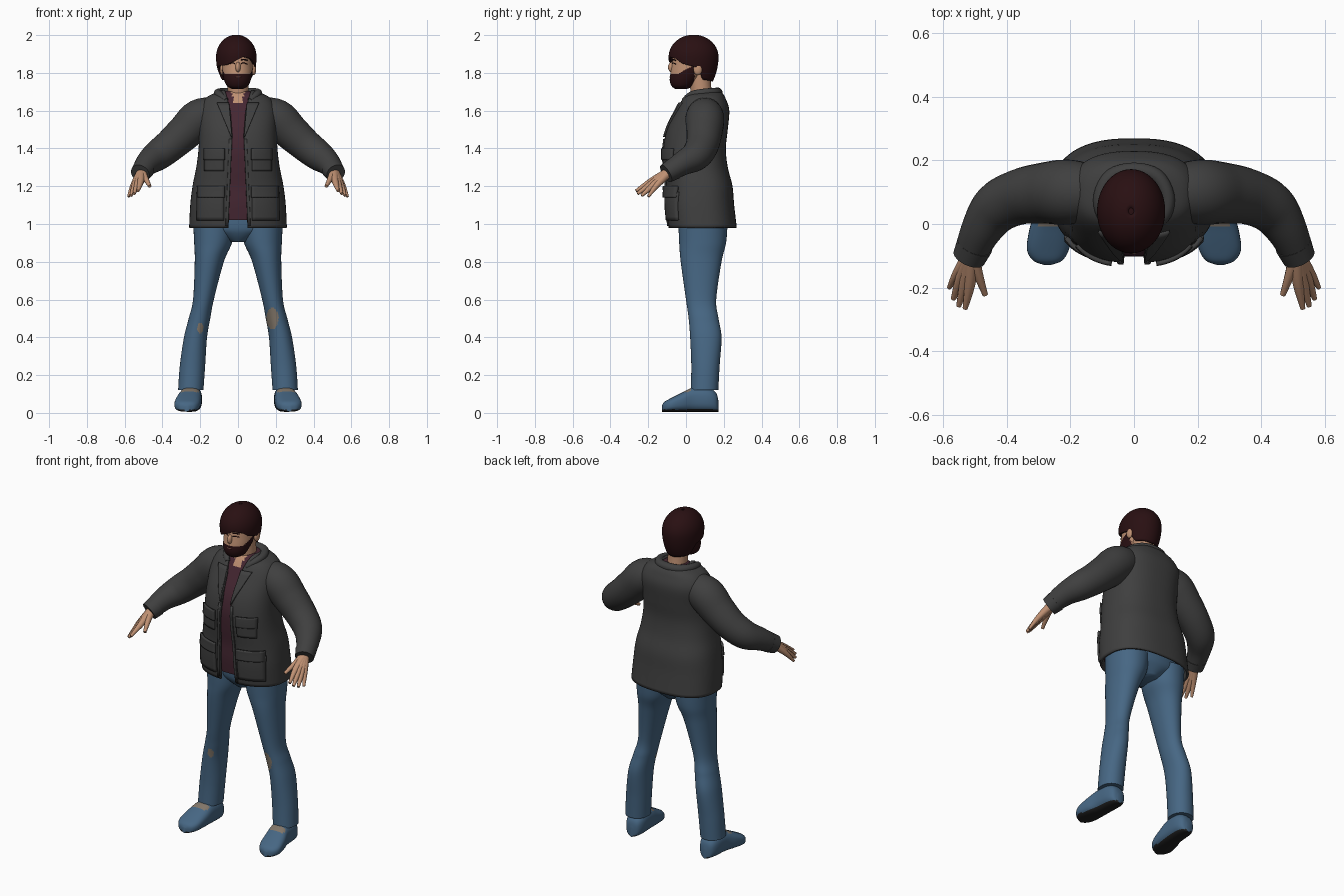
import bpy
import bmesh
from math import sin, cos, asin, pi, radians, degrees, atan2, copysign
from mathutils import Vector

default_cube = bpy.data.objects.get("Cube")
if default_cube:
    bpy.data.objects.remove(default_cube, do_unlink=True)


def material(name, *colour):
    mat = bpy.data.materials.new(name)
    mat.use_nodes = True
    mat.diffuse_color = (*colour, 1)
    mat.node_tree.nodes["Principled BSDF"].inputs["Base Color"].default_value = (*colour, 1)
    return mat


charcoal = material("charcoal cloth", .05, .05, .05)
maroon = material("maroon cloth", .06, .02, .032)
denim = material("blue denim", .062, .135, .23)
skin = material("skin", .52, .28, .17)
brown = material("dark brown hair", .022, .005, .006)
black = material("black rubber", .015, .015, .015)
tan = material("worn tan cloth", .22, .18, .14)
pink = material("lip", .36, .14, .11)


# ---------- helpers ----------
def smooth_rows(rows, steps):
    """Catmull-Rom interpolation of tuples of numbers."""
    out = []
    for i in range(len(rows) - 1):
        a, b, c, d = rows[max(i - 1, 0)], rows[i], rows[i + 1], rows[min(i + 2, len(rows) - 1)]
        for k in range(steps):
            t = k / steps
            out.append(tuple(q + t * (r - p) / 2 + t * t * (p - 2.5 * q + 2 * r - s / 2)
                             + t ** 3 * (3 * (q - r) + s - p) / 2
                             for p, q, r, s in zip(a, b, c, d)))
    return out + [tuple(rows[-1])]


def interpolate(table, value):
    for a, b in zip(table, table[1:]):
        if value <= b[0]:
            t = max(0, (value - a[0]) / (b[0] - a[0]))
            return [p + t * (q - p) for p, q in zip(a[1:], b[1:])]
    return list(table[-1][1:])


def skin_rows(name, rows, mats, rule=None, closed=True, caps=True, thickness=0):
    """Joins rows of points into a surface; rule picks each face's material."""
    bm = bmesh.new()
    grid = [[bm.verts.new(p) for p in row] for row in rows]
    count = len(grid[0])
    for low, high in zip(grid, grid[1:]):
        for i in range(count if closed else count - 1):
            j = (i + 1) % count
            bm.faces.new((low[i], low[j], high[j], high[i]))
    if caps:
        bm.faces.new(grid[0])
        bm.faces.new(grid[-1])
    bmesh.ops.recalc_face_normals(bm, faces=bm.faces)
    if rule:
        for face in bm.faces:
            face.material_index = rule(face.calc_center_median())
    mesh = bpy.data.meshes.new(name)
    bm.to_mesh(mesh)
    bm.free()
    for mat in mats:
        mesh.materials.append(mat)
    obj = bpy.data.objects.new(name, mesh)
    bpy.context.collection.objects.link(obj)
    finish(obj)
    if thickness:
        solid = obj.modifiers.new("Thickness", 'SOLIDIFY')
        solid.thickness, solid.offset = thickness, 0
    return obj


def finish(obj):
    bpy.ops.object.select_all(action='DESELECT')
    obj.select_set(True)
    bpy.context.view_layer.objects.active = obj
    bpy.ops.object.shade_smooth_by_angle(angle=radians(50))


def oval(x, y, z, rx, ry, power=1, segs=40):
    def part(v):
        return copysign(abs(v) ** power, v)
    angles = [2 * pi * i / segs for i in range(segs)]
    return [(x + rx * part(sin(a)), y - ry * part(cos(a)), z) for a in angles]


def tube(name, points, mat, steps=4, segs=16):
    """Round limb along (x, y, z, radius) points."""
    path = smooth_rows(points, steps)
    centres = [Vector(p[:3]) for p in path]
    rows, side, old = [], None, None
    for i, centre in enumerate(centres):
        axis = (centres[min(i + 1, len(path) - 1)] - centres[max(i - 1, 0)]).normalized()
        side = old.rotation_difference(axis) @ side if old else axis.orthogonal().normalized()
        old, up = axis, axis.cross(side)
        rows.append([centre + path[i][3] * (cos(2 * pi * k / segs) * side + sin(2 * pi * k / segs) * up)
                     for k in range(segs)])
    return skin_rows(name, rows, [mat])


def ball(name, centre, radii, mat):
    bpy.ops.mesh.primitive_uv_sphere_add(segments=20, ring_count=12, radius=1, location=centre)
    obj = bpy.context.object
    obj.name, obj.scale = name, radii
    obj.data.materials.append(mat)
    finish(obj)


# ---------- torso: jacket, shirt, neck ----------
POWER = .8
TORSO = smooth_rows([  # height, centre y, half width, half depth
    (.98, .088, .253, .175), (1.1, .075, .247, .174), (1.2, .07, .235, .17),
    (1.3, .052, .215, .163), (1.4, .045, .203, .16), (1.5, .06, .2, .155),
    (1.6, .088, .2, .135), (1.66, .095, .17, .11), (1.69, .097, .115, .09), (1.705, .095, .075, .07)], 5)
OPENING = [(.98, .05), (1.2, .046), (1.4, .034), (1.47, .03), (1.6, .04), (1.66, .055), (1.71, .07)]

jacket_rows = []
for z, cy, rx, ry in TORSO:
    start = asin(min(.95, interpolate(OPENING, z)[0] / rx) ** (1 / POWER))
    row = []
    for i in range(57):
        a = start + (2 * pi - 2 * start) * i / 56
        row.append((rx * copysign(abs(sin(a)) ** POWER, sin(a)),
                    cy - ry * copysign(abs(cos(a)) ** POWER, cos(a)), z))
    jacket_rows.append(row)
skin_rows("jacket_body", jacket_rows, [charcoal], closed=False, caps=False, thickness=.012)

shirt_rows = [oval(0, cy, z, rx - .016, ry - .014, POWER, 64) for z, cy, rx, ry in TORSO if z > 1.015]
skin_rows("shirt", shirt_rows, [maroon, skin],
          lambda c: int(c.y < .06 and c.z > 1.61 + 2.4 * abs(c.x)))
tube("neck", [(0, .09, 1.62, .06), (0, .08, 1.7, .056), (0, .07, 1.82, .056)], skin, segs=24)


def jacket_panel(name, side, low, high, edges, lift, mat=charcoal):
    """Raised panel that follows the jacket front; edges(t) gives its x range."""
    rows = []
    for k in range(9):
        z = low + (high - low) * k / 8
        cy, rx, ry = interpolate(TORSO, z)
        inner, outer = edges(k / 8)
        xs = [inner + (outer - inner) * i / 8 for i in range(9)]
        rows.append([(side * x, cy - lift - ry * max(0, 1 - (x / rx) ** (2 / POWER)) ** (POWER / 2), z)
                     for x in xs])
    skin_rows(name, rows, [mat], closed=False, caps=False, thickness=.014)


for side, label in ((1, "left"), (-1, "right")):
    jacket_panel(label + "_lower_pocket", side, 1.02, 1.17, lambda t: (.075, .215), .012)
    jacket_panel(label + "_lower_flap", side, 1.14, 1.2, lambda t: (.07, .213), .02)
    jacket_panel(label + "_chest_pocket", side, 1.28, 1.38, lambda t: (.075, .175), .008)
    jacket_panel(label + "_chest_flap", side, 1.34, 1.4, lambda t: (.07, .178), .014)
    jacket_panel(label + "_lapel", side, 1.46, 1.64, lambda t: (.031 + .016 * t, .036 + .075 * t), .009)
    jacket_panel(label + "_placket", side, .99, 1.45, lambda t: (.051 - .02 * t, .066 - .02 * t), .006)

# Rolled collar
half = [(.062, -.01, 1.655, .014), (.098, .03, 1.683, .02), (.105, .09, 1.694, .022), (.07, .15, 1.697, .024)]
mirrored = [(-x, y, z, r) for x, y, z, r in reversed(half)]
tube("collar", half + [(0, .168, 1.697, .025)] + mirrored, charcoal)

# ---------- arms and hands ----------
for side, label in ((1, "left"), (-1, "right")):
    def flip(points):
        return [(side * x, y, z, r) for x, y, z, r in points]

    tube(label + "_sleeve", flip([
        (.1, .1, 1.59, .08), (.2, .1, 1.562, .102), (.28, .097, 1.487, .096), (.36, .085, 1.415, .087),
        (.43, .05, 1.36, .08), (.48, -.02, 1.32, .064), (.516, -.1, 1.27, .05)]), charcoal, 5, 28)
    tube(label + "_cuff", flip([(.5, -.066, 1.291, .058), (.518, -.106, 1.267, .052)]), charcoal, segs=28)
    wrist = (.51, -.09, 1.275, .026)
    fingers = {
        "index": [(.515, -.185, 1.225, .018), (.53, -.265, 1.175, .008)],
        "middle": [(.53, -.178, 1.217, .018), (.55, -.257, 1.16, .008)],
        "ring": [(.543, -.168, 1.21, .018), (.567, -.235, 1.15, .008)],
        "little": [(.554, -.155, 1.205, .016), (.58, -.2, 1.145, .007)],
        "thumb": [(.492, -.15, 1.245, .017), (.467, -.222, 1.2, .009)]}
    for finger, joints in fingers.items():
        tube(f"{label}_{finger}_finger", flip([wrist] + joints), skin, segs=10)

# ---------- jeans and shoes ----------
LEG = smooth_rows([  # height, centre x, centre y, half width, half depth
    (.12, .25, .098, .067, .073), (.25, .241, .103, .067, .075), (.4, .225, .105, .061, .083),
    (.5, .204, .093, .057, .079), (.6, .183, .08, .055, .08), (.8, .152, .08, .077, .108),
    (.9, .132, .088, .1, .124), (1, .125, .09, .112, .13)], 12)
SHOE = smooth_rows([  # y, centre x, half width, top height
    (.172, .245, .012, .06), (.16, .246, .04, .105), (.12, .247, .056, .132), (.04, .252, .06, .135),
    (-.02, .262, .067, .108), (-.08, .27, .066, .078), (-.115, .271, .045, .058), (-.128, .271, .012, .038)], 5)


def left_knee(c):
    return int(c.y < .08 and ((c.x - .182) / .032) ** 2 + ((c.z - .5) / .057) ** 2 < 1)


def right_knee(c):
    return int(c.y < .08 and ((c.x + .2) / .018) ** 2 + ((c.z - .45) / .028) ** 2 < 1)


def shoe_colour(c):
    return 1 if c.z < .018 else 2 if c.z > .112 and c.y < .03 else 0


for side, label, knee in ((1, "left", left_knee), (-1, "right", right_knee)):
    skin_rows(label + "_trouser_leg", [oval(side * x, y, z, rx, ry, .95, 56) for z, x, y, rx, ry in LEG],
              [denim, tan], knee)
    rows = []
    for y, x, w, top in SHOE:
        ring = oval(side * x, 0, 0, w, 1, .75, 32)
        rows.append([(px, y, .006 + (top - .006) * (1 + py) / 2) for px, py, _ in ring])
    skin_rows(label + "_shoe", rows, [denim, black, tan], shoe_colour)

hips = smooth_rows([(.905, .05, .08), (.94, .13, .11), (.98, .225, .127), (1.06, .22, .13)], 4)
skin_rows("jeans_hips", [oval(0, .09, z, rx, ry) for z, rx, ry in hips], [denim])

# ---------- head ----------
HEAD = smooth_rows([  # height, centre y, half width, half depth
    (1.715, -.025, .03, .032), (1.73, -.02, .055, .056), (1.76, -.01, .07, .076), (1.8, .01, .079, .092),
    (1.84, .03, .082, .106), (1.88, .035, .08, .105), (1.92, .035, .075, .1), (1.96, .035, .05, .07)], 7)
skin_rows("head_with_beard", [oval(-.003, y, z, rx, ry, 1, 72) for z, y, rx, ry in HEAD], [skin, brown],
          lambda c: int(c.y < .045 and c.z < 1.797 + .5 * max(0, c.y + .04)))
ball("nose", (0, -.075, 1.83), (.014, .02, .027), skin)
ball("lips", (0, -.081, 1.778), (.017, .007, .004), pink)
for side, label in ((1, "left"), (-1, "right")):
    ball(label + "_ear", (side * .083, .062, 1.818), (.013, .023, .03), skin)
    for part, z, r in (("closed_eye", 1.85, .0025), ("eyebrow", 1.869, .0035)):
        tube(f"{label}_{part}", [(side * .016, -.073, z, r), (side * .032, -.068, z + .002, r),
                                 (side * .05, -.055, z - .003, r)], brown, segs=8)

# Hair cap, with a lower edge that sweeps across the forehead
HAIRLINE = [(-180, 1.755), (-118, 1.765), (-98, 1.83), (-60, 1.837), (-30, 1.842), (0, 1.866), (20, 1.885),
            (45, 1.875), (62, 1.85), (98, 1.83), (118, 1.765), (180, 1.755)]
middle, height = 1.885, .112
hair_rows = []
for k in range(25):
    row = []
    for i in range(96):
        a = 2 * pi * i / 96
        edge = interpolate(HAIRLINE, degrees(atan2(sin(a), cos(a))))[0]
        t = .03 + .97 * k / 24
        # The crown follows an ellipsoid; the sides taper in gently below it
        if t < .6:
            z, r = middle + height * cos(t / .6 * pi / 2), sin(t / .6 * pi / 2)
        else:
            z = middle + (edge - middle) * (t - .6) / .4
            r = 1 - .22 * ((middle - z) / .125) ** 2
        row.append((-.009 + .102 * r * sin(a), .04 - .127 * r * cos(a), z))
    hair_rows.append(row)
hair = skin_rows("hair", hair_rows, [brown], caps=False, thickness=.01)
ball("hair_crown", (-.009, .04, 1.94), (.06, .075, .06), brown)
